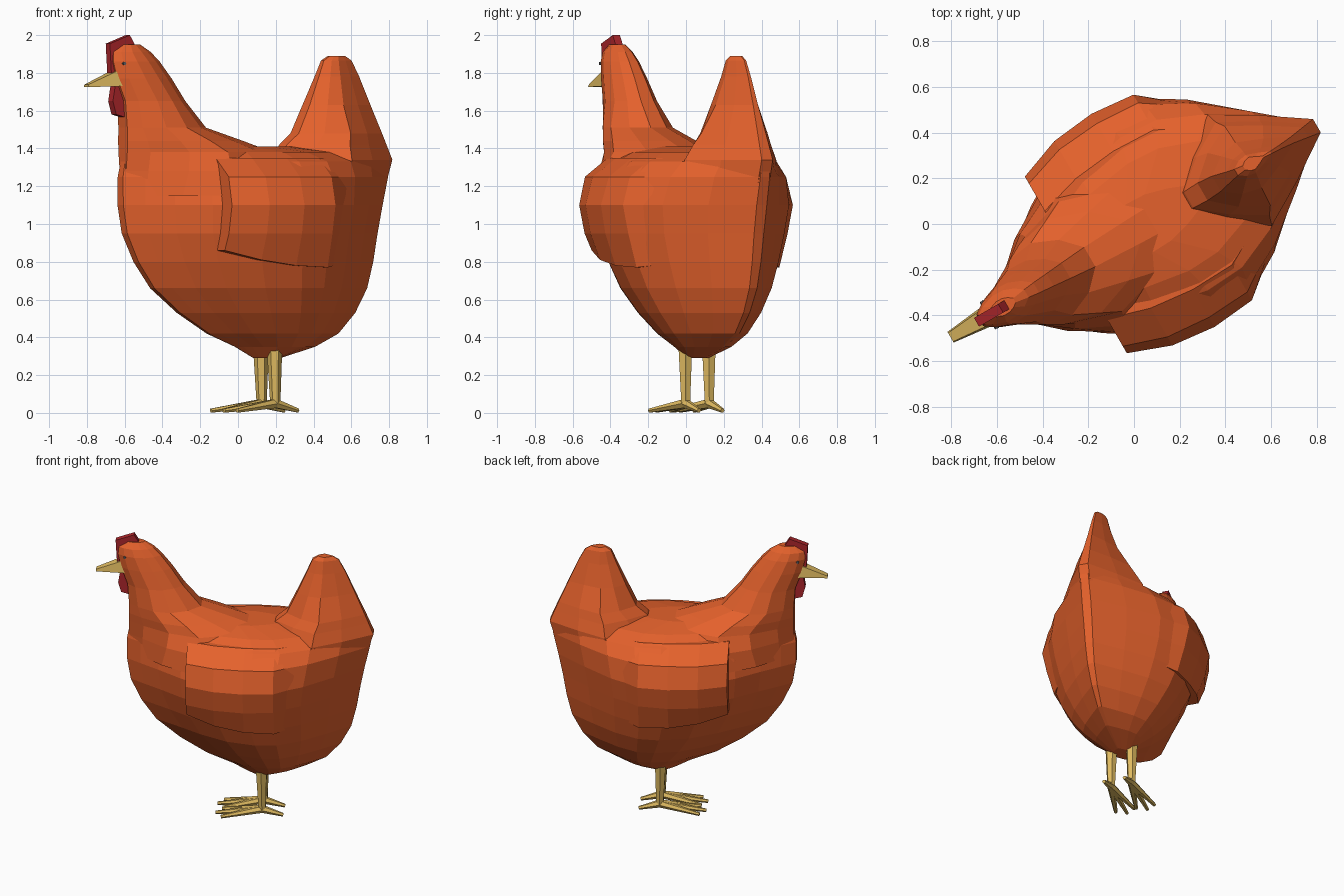
import bpy, bmesh
from math import cos, sin, pi, radians
from mathutils import Vector

if "Cube" in bpy.data.objects:
    bpy.data.objects.remove(bpy.data.objects["Cube"])

A = radians(30)


def place(u, v, z):
    # u runs head to tail, v sideways; the bird stands turned on the grid
    return Vector((u * cos(A) - v * sin(A) + .014, u * sin(A) + v * cos(A) - .024, z))


def material(name, rgb):
    m = bpy.data.materials.new(name)
    m.diffuse_color = (*rgb, 1)
    m.use_nodes = True
    m.node_tree.nodes["Principled BSDF"].inputs["Base Color"].default_value = m.diffuse_color
    return m


FEATHER = material("feather", (.78, .12, .025))
HORN = material("horn", (.75, .5, .12))
RED = material("red", (.42, .02, .025))
DARK = material("eye", (.12, .12, .13))


def loft(name, rings, mat):
    bm = bmesh.new()
    rows = [[bm.verts.new(place(*p)) for p in r] for r in rings]
    n = len(rows[0])
    for a, b in zip(rows, rows[1:]):
        for i in range(n):
            j = (i + 1) % n
            bm.faces.new((a[i], a[j], b[j], b[i]))
    bm.faces.new(rows[0])
    bm.faces.new(rows[-1])
    bmesh.ops.recalc_face_normals(bm, faces=bm.faces)
    me = bpy.data.meshes.new(name)
    bm.to_mesh(me)
    bm.free()
    me.materials.append(mat)
    ob = bpy.data.objects.new(name, me)
    bpy.context.collection.objects.link(ob)
    return ob


def interp(table, x):
    # linear lookup of a row's values by its first column
    if x <= table[0][0]:
        return table[0][1:]
    for a, b in zip(table, table[1:]):
        if x <= b[0]:
            t = (x - a[0]) / (b[0] - a[0])
            return [p + (q - p) * t for p, q in zip(a[1:], b[1:])]
    return table[-1][1:]


def slices(name, table, low, high, z0, z1):
    # stack of horizontal lens shaped slices (z, front, back, half width),
    # blending from the low lens outline to the high one
    rings = []
    for z, f, b, w in table:
        t = min(1, max(0, (z - z0) / (z1 - z0)))
        side = []
        for (s, k), (s2, k2) in zip(low, high):
            side.append((f + (b - f) * (s + (s2 - s) * t), w * (k + (k2 - k) * t), z))
        rings.append(side + [(u, -v, z) for u, v, z in reversed(side)])
    return loft(name, rings, FEATHER)


def spike(name, a, b, ra, rb, mat, n=6):
    # tapered prism between two points
    a, b = Vector(a), Vector(b)
    q = (b - a).to_track_quat('Z', 'Y')
    rings = [[c + q @ Vector((r * cos(2 * pi * i / n), r * sin(2 * pi * i / n), 0))
              for i in range(n)] for c, r in ((a, ra), (b, rb))]
    return loft(name, rings, mat)


def plate(name, outline, h, mat):
    # flat upright profile given a thickness
    return loft(name, [[(u, s * h, z) for u, z in outline] for s in (-1, 1)], mat)


# body
BODY = [(.29, .08, .24, .06), (.35, -.03, .45, .15), (.42, -.2, .59, .23), (.53, -.38, .69, .315),
        (.66, -.54, .76, .39), (.8, -.64, .795, .445), (.95, -.71, .82, .49), (1.1, -.735, .85, .515),
        (1.25, -.735, .885, .47), (1.33, -.72, .895, .385), (1.38, -.62, .75, .27), (1.41, -.42, .4, .12)]
LENS = [(0, .06), (.06, .2), (.14, .38), (.24, .62), (.38, .88), (.53, 1),
        (.64, .97), (.76, .75), (.88, .42), (1, .06)]
slices("body", BODY, LENS, LENS, 0, 1)

# neck and head, flowing back into the saddle
NECK = [(1.15, -.715, .1, .34), (1.28, -.72, .2, .34), (1.38, -.72, .16, .28), (1.44, -.72, -.02, .24),
        (1.51, -.72, -.24, .185), (1.65, -.73, -.36, .13), (1.77, -.775, -.44, .105),
        (1.86, -.795, -.51, .085), (1.91, -.79, -.56, .065), (1.95, -.74, -.62, .035)]
NECK_LOW = [(0, .08), (.1, .28), (.28, .68), (.5, 1), (.8, .75), (1, .2)]
NECK_HIGH = [(0, .35), (.15, .7), (.4, 1), (.65, .97), (.85, .7), (1, .3)]
slices("neck_and_head", NECK, NECK_LOW, NECK_HIGH, 1.25, 1.65)

# tail
TAIL = [(1.1, .35, .84, .27), (1.25, .22, .88, .29), (1.34, .2, .908, .28), (1.42, .26, .875, .235),
        (1.48, .33, .85, .2), (1.63, .4, .785, .115), (1.78, .465, .72, .065), (1.865, .5, .675, .045),
        (1.89, .54, .635, .03)]
TAIL_LOW = [(0, .12), (.2, .55), (.45, 1), (.72, .6), (1, .12)]
TAIL_HIGH = [(0, .35), (.2, .85), (.42, 1), (.72, .6), (1, .13)]
slices("tail", TAIL, TAIL_LOW, TAIL_HIGH, 1.35, 1.65)


def body_half(u, z):
    f, b, w = interp(BODY, z)
    return w * interp(LENS, (u - f) / (b - f))[0]


# wings: raised panels following the body's flanks and fading out behind
WING = [(-.31, .86, .1), (-.12, .81, .06), (.08, .78, .03), (.28, .77, .02), (.5, .8, -.02)]
for side, label in ((1, "left"), (-1, "right")):
    rings = []
    for u, low, off in WING:
        zs = [low, .95, 1.1, 1.25, 1.35]
        k = [.8, .9, 1, 1, .6]
        outer = [(u, side * (body_half(u, z) + off * m), z) for z, m in zip(zs, k)]
        inner = [(u, side * (body_half(u, z) - .06), z) for z in reversed(zs)]
        rings.append(outer + inner)
    loft(label + "_wing", rings, FEATHER)

# beak
loft("beak", [[(u, -h, lo), (u, h, lo), (u, h * .8, hi), (u, -h * .8, hi)]
              for u, h, lo, hi in ((-.74, .05, 1.73, 1.825), (-.943, .027, 1.725, 1.738))], HORN)

# comb and wattle
plate("comb", [(-.77, 1.8), (-.803, 1.8), (-.812, 1.955), (-.69, 2.0), (-.65, 1.935), (-.74, 1.88)], .022, RED)
plate("wattle", [(-.7, 1.74), (-.78, 1.74), (-.795, 1.65), (-.775, 1.58), (-.7, 1.56)], .025, RED)

# eyes, legs and toes on both sides
for side, label in ((1, "left"), (-1, "right")):
    spike(label + "_eye", (-.745, side * .04, 1.85), (-.748, side * .069, 1.85), .013, .009, DARK)
    v = side * .072
    spike(label + "_leg", (.165, v, .36), (.17, v, .05), .042, .027, HORN)
    tips = [(-.14, v), (-.1, v + .065), (-.1, v - .065), (.31, v)]
    for i, (tu, tv) in enumerate(tips):
        spike(f"{label}_toe_{i + 1}", (.17, v, .05), (tu, tv, .012), .027, .012, HORN)
